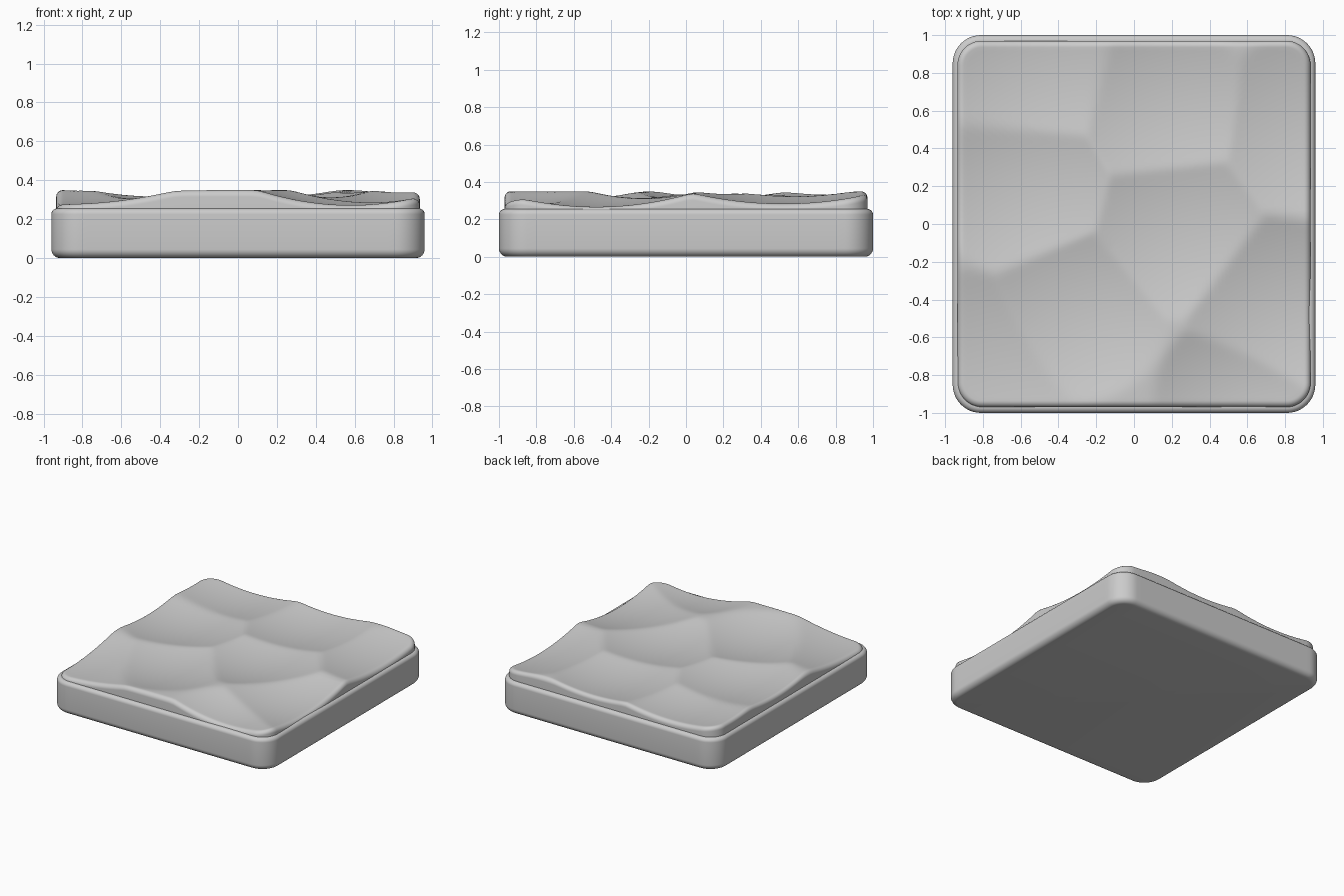
import bpy, bmesh, math

cube = bpy.data.objects.get("Cube")
if cube:
    bpy.data.objects.remove(cube, do_unlink=True)

stone = bpy.data.materials.new("light_grey")
stone.use_nodes = True
colour = (0.6, 0.6, 0.6, 1)
stone.diffuse_color = colour
stone.node_tree.nodes["Principled BSDF"].inputs["Base Color"].default_value = colour

SIDE, ARC = 44, 12      # segments per straight side and per corner
TOP = 0.35              # height of the uncarved surface


def outline(hx, hy, r):
    """Rounded rectangle, counter-clockwise, always the same point count."""
    pts = []
    corners = [(1, -1), (1, 1), (-1, 1), (-1, -1)]
    for i, (sx, sy) in enumerate(corners):
        cx, cy = sx * (hx - r), sy * (hy - r)
        arc = []
        for k in range(ARC + 1):
            a = math.pi / 2 * (i - 1 + k / ARC)
            arc.append((cx + r * math.cos(a), cy + r * math.sin(a)))
        if pts:
            pts += between(pts[-1], arc[0])
        pts += arc
    return pts + between(pts[-1], pts[0])


def between(a, b):
    return [(a[0] + (b[0] - a[0]) * k / SIDE, a[1] + (b[1] - a[1]) * k / SIDE)
            for k in range(1, SIDE)]


def loft(name, rings, fan_end=False):
    """Skin a stack of rings; the first is capped flat, the last flat or by a fan."""
    bm = bmesh.new()
    loops = [[bm.verts.new(p) for p in ring] for ring in rings]
    n = len(loops[0])
    for lo, hi in zip(loops, loops[1:]):
        for i in range(n):
            j = (i + 1) % n
            bm.faces.new((lo[i], lo[j], hi[j], hi[i]))
    bm.faces.new(loops[0][::-1])
    if fan_end:
        hub = bm.verts.new((0, 0, height(0, 0)))
        for i in range(n):
            bm.faces.new((loops[-1][i], loops[-1][(i + 1) % n], hub))
    else:
        bm.faces.new(loops[-1])
    bmesh.ops.recalc_face_normals(bm, faces=bm.faces)
    mesh = bpy.data.meshes.new(name)
    bm.to_mesh(mesh)
    bm.free()
    mesh.materials.append(stone)
    obj = bpy.data.objects.new(name, mesh)
    bpy.context.collection.objects.link(obj)
    bpy.ops.object.select_all(action='DESELECT')
    obj.select_set(True)
    bpy.context.view_layer.objects.active = obj
    bpy.ops.object.shade_smooth_by_angle(angle=math.radians(40))
    return obj


# Shallow scooped hollows: centre x, centre y, floor height, steepness
HOLLOWS = [
    (0.22, -0.03, 0.285, 0.28),    # middle
    (0.15, 0.62, 0.285, 0.28),     # back middle
    (-0.52, 0.77, 0.29, 0.28),     # back right
    (-0.57, 0.19, 0.285, 0.28),    # right
    (-0.3, -0.46, 0.285, 0.28),    # front middle
    (-0.9, -0.83, 0.275, 0.21),    # front right corner
    (0.95, 0.52, 0.283, 0.24),     # left
    (0.82, -0.48, 0.265, 0.28),    # left front
    (0.58, -0.93, 0.272, 0.34),    # front left
]


def height(x, y):
    """Soft minimum of the flat top and every hollow."""
    soft = 0.004
    zs = [TOP] + [z + k * ((x - cx) ** 2 + (y - cy) ** 2) for cx, cy, z, k in HOLLOWS]
    low = min(zs)
    return low - soft * math.log(sum(math.exp((low - z) / soft) for z in zs))


# Base slab with rounded top and bottom edges
HX, HY, CORNER = 0.96, 1.0, 0.15
section = []
for k in range(9):
    a = math.pi / 2 * k / 8
    section.append((0.045 * (1 - math.sin(a)), 0.045 * (1 - math.cos(a))))
for k in range(9):
    a = math.pi / 2 * k / 8
    section.append((0.03 * (1 - math.cos(a)), 0.255 - 0.03 * (1 - math.sin(a))))
loft("base_slab", [[(x, y, z) for x, y in outline(HX - d, HY - d, CORNER - d)]
                   for d, z in section])

# Carved top slab: upright wall, rounded rim following the hollows, scooped face
TX, TY, RIM = 0.935, 0.97, 0.035
rings = [[(x, y, 0.2) for x, y in outline(TX, TY, 0.13)]]
for k in range(9):
    a = math.pi / 2 * k / 8
    d = RIM * (1 - math.cos(a))
    rings.append([(x, y, height(x, y) - RIM * (1 - math.sin(a)))
                  for x, y in outline(TX - d, TY - d, 0.13 - d)])
inner = outline(TX - RIM, TY - RIM, 0.13 - RIM)
STEPS = 48
for k in range(1, STEPS):
    t = 1 - k / STEPS
    rings.append([(x * t, y * t, height(x * t, y * t)) for x, y in inner])
loft("carved_top", rings, fan_end=True)
